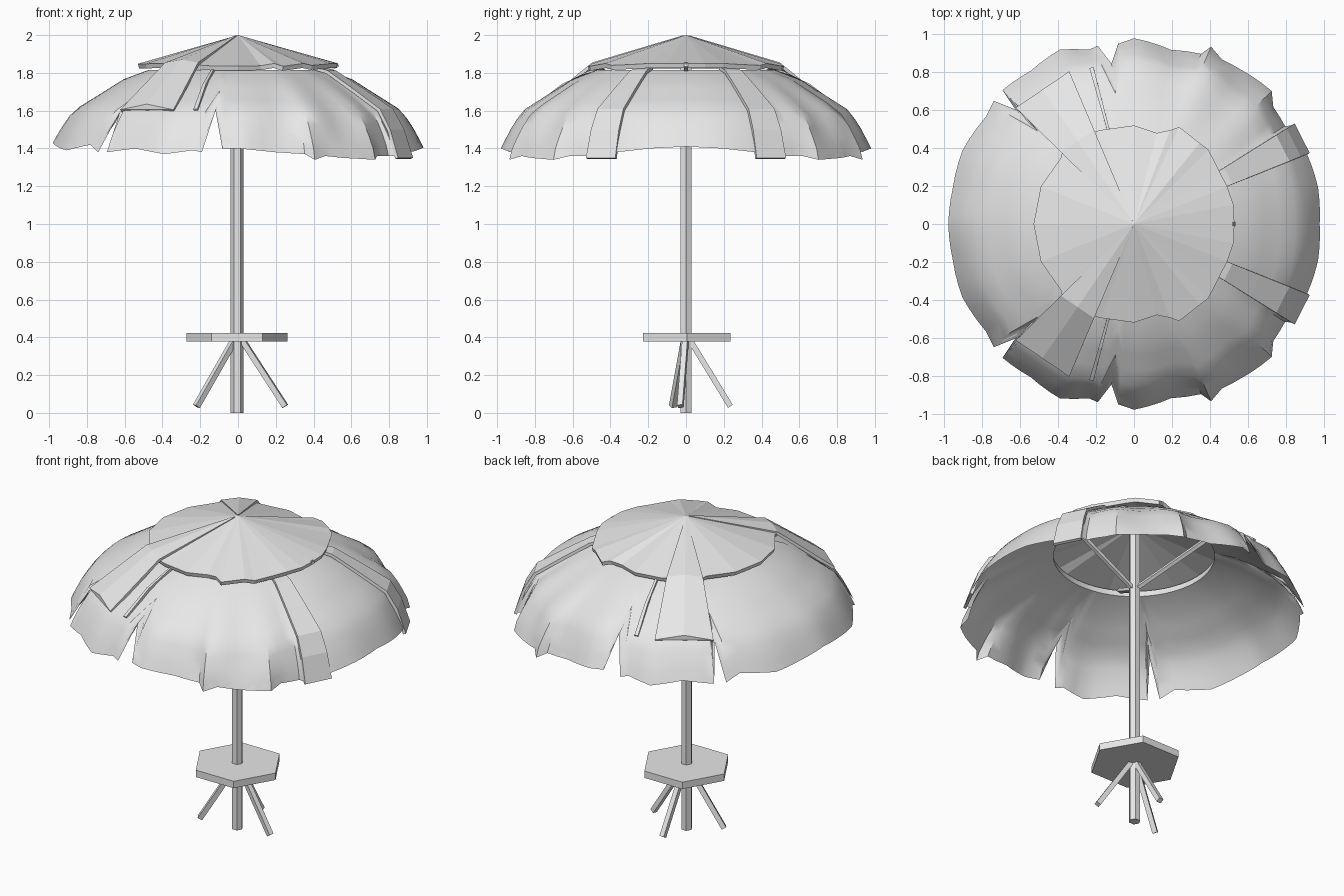
import bpy, bmesh, math
from mathutils import Vector

if "Cube" in bpy.data.objects:
    bpy.data.objects.remove(bpy.data.objects["Cube"])

GREY = (0.8, 0.8, 0.8, 1)
mat = bpy.data.materials.new("pale_grey")
mat.use_nodes = True
mat.diffuse_color = GREY
mat.node_tree.nodes["Principled BSDF"].inputs["Base Color"].default_value = GREY


def polar(deg, r, z):
    a = math.radians(deg)
    return (r * math.cos(a), r * math.sin(a), z)


def make(name, verts, faces, thick=0, smooth=False):
    me = bpy.data.meshes.new(name)
    me.from_pydata(verts, [], faces)
    bm = bmesh.new()
    bm.from_mesh(me)
    bmesh.ops.recalc_face_normals(bm, faces=bm.faces)
    bm.normal_update()
    # open sheets face upwards
    if thick and sum(f.normal.z * f.calc_area() for f in bm.faces) < 0:
        bmesh.ops.reverse_faces(bm, faces=bm.faces)
    bm.to_mesh(me)
    bm.free()
    me.materials.append(mat)
    ob = bpy.data.objects.new(name, me)
    bpy.context.collection.objects.link(ob)
    if thick:
        mod = ob.modifiers.new("thickness", 'SOLIDIFY')
        mod.thickness = thick
        mod.offset = -1
    if smooth:
        bpy.ops.object.select_all(action='DESELECT')
        ob.select_set(True)
        bpy.context.view_layer.objects.active = ob
        bpy.ops.object.shade_smooth_by_angle(angle=math.radians(30))
    return ob


def prism(name, sides, r, start, end, turn=0):
    """Straight bar with a regular cross-section between two points."""
    start, end = Vector(start), Vector(end)
    rot = Vector((0, 0, 1)).rotation_difference(end - start)
    verts = [p + rot @ Vector(polar(turn + 360 * i / sides, r, 0))
             for p in (start, end) for i in range(sides)]
    faces = [(i, (i + 1) % sides, sides + (i + 1) % sides, sides + i) for i in range(sides)]
    faces += [tuple(range(sides)), tuple(range(sides, 2 * sides))]
    return make(name, verts, faces)


def lerp(a, b, t):
    return a + (b - a) * t


# Dome profile: radius at a given height
PROFILE = [(1.815, .475), (1.785, .575), (1.705, .70), (1.60, .865), (1.50, .93), (1.40, .98), (1.30, 1.01)]


def dome_radius(z):
    for (z0, r0), (z1, r1) in zip(PROFILE, PROFILE[1:]):
        if z >= z1:
            return lerp(r0, r1, (z - z0) / (z1 - z0))
    return PROFILE[-1][1]


# Ragged hem of one half: angle, radius, height
HEM = [(0, .98, 1.41), (11, .99, 1.40), (22, .985, 1.38), (32, .98, 1.36), (33, .95, 1.36),
       (40, .96, 1.36), (44, 1.01, 1.34), (56, .99, 1.35), (62, .985, 1.36), (66.5, 1.02, 1.34),
       (68.5, .965, 1.37), (78, .94, 1.38), (90, .98, 1.40), (95, .955, 1.40), (98, .855, 1.60),
       (101.5, .96, 1.38), (104.5, .95, 1.39), (113, 1.0, 1.37), (124, .975, 1.40),
       (134.5, .99, 1.38), (136, .87, 1.59), (138.7, .985, 1.38), (144, .965, 1.42),
       (157, .985, 1.39), (169, .975, 1.41), (180, .98, 1.43)]


def mirrored(half):
    return half + [(360 - a, r, z) for a, r, z in reversed(half[1:-1])]


# Lower canopy: dome with a torn hem, soft folds and a lining that meets it at the hem
hem = mirrored(HEM)
dense = []
for i, p in enumerate(hem):
    q = hem[(i + 1) % len(hem)]
    qa = q[0] if q[0] > p[0] else q[0] + 360
    n = max(1, round((qa - p[0]) / 4))
    dense += [(lerp(p[0], qa, k / n), lerp(p[1], q[1], k / n), lerp(p[2], q[2], k / n))
              for k in range(n)]
ROWS = 8
LOOP = 2 * ROWS + 1
verts, faces = [], []
for a, r, z in dense:
    half_a = min(a, 360 - a)
    fold = .02 * math.sin(math.radians((half_a - 35) * 16)) if 35 < half_a < 80 else 0
    outer, lining = [], []
    for k in range(ROWS + 1):
        t = k / ROWS
        zz = lerp(PROFILE[0][0], z, t)
        scale = lerp(1, r / dome_radius(z), t) + fold * math.sin(math.pi * t)
        rr = dome_radius(zz) * scale
        outer.append(polar(a, rr, zz))
        lining.append(polar(a, rr - .008 * (1 - t), zz - .04 * (1 - t)))
    verts += outer + lining[-2::-1]
count = len(dense)
for i in range(count):
    j = (i + 1) % count
    for k in range(LOOP):
        m = (k + 1) % LOOP
        faces.append((i * LOOP + k, i * LOOP + m, j * LOOP + m, j * LOOP + k))
make("lower_canopy", verts, faces, smooth=True)

# Upper canopy: shallow cone with an uneven edge
CAP = [(0, .53, 1.85), (11, .535, 1.85), (22, .53, 1.85), (32, .53, 1.845), (45, .555, 1.84),
       (51, .55, 1.85), (65, .565, 1.835), (69, .53, 1.85), (76, .495, 1.838), (90, .52, 1.836),
       (109, .525, 1.838), (113, .53, 1.842), (131, .56, 1.842), (138, .52, 1.85),
       (158, .53, 1.848), (180, .53, 1.848)]
cap = mirrored(CAP)
verts = [(0, 0, 2.0)] + [polar(*p) for p in cap]
faces = [(0, 1 + i, 1 + (i + 1) % len(cap)) for i in range(len(cap))]
make("upper_canopy", verts, faces, .025)


def panel(name, a0, a1, path, ridge=0):
    """Overlapping radial strip following a path of (radius, height)."""
    mid = (a0 + a1) / 2
    flat = math.cos(math.radians((a1 - a0) / 2))
    verts = []
    for i, (r, z) in enumerate(path):
        lift = ridge * i / (len(path) - 1)
        verts += [polar(a0, r, z), polar(mid, r * flat, z + lift), polar(a1, r, z)]
    faces = [(3 * i + k, 3 * i + k + 1, 3 * i + k + 4, 3 * i + k + 3)
             for i in range(len(path) - 1) for k in (0, 1)]
    if ridge:  # close the raised outer end
        n = len(verts)
        faces.append((n - 3, n - 2, n - 1))
    return make(name, verts, faces, .018)


LONG = [(.47, 1.835), (.56, 1.812), (.72, 1.715), (.885, 1.61), (.95, 1.50), (1.0, 1.35)]
SHORT = [(.02, 1.998), (.54, 1.855), (.875, 1.605)]
NARROW = [(.50, 1.825), (.68, 1.74), (.855, 1.61)]
for side, s in (("back", 1), ("front", -1)):
    panel(side + "_long_panel", 22 * s, 32 * s, LONG)
    panel(side + "_short_panel", 113 * s, 135.5 * s, SHORT, .03)
    panel(side + "_narrow_fold", 104.5 * s, 106 * s, NARROW)

# Pole, table and struts
prism("pole", 6, .034, (-.005, 0, 0), (-.005, 0, 1.95))
prism("table_top", 6, .268, (-.005, .004, .378), (-.005, .004, .422))
for i in range(3):
    prism(f"canopy_strut_{i + 1}", 4, .016, (0, 0, 1.55), polar(120 * i, .53, 1.845), 45)

# Splayed legs
for name, x, y in (("back_leg", 0, .235), ("left_leg", .25, -.03), ("right_leg", -.22, -.07)):
    prism(name, 4, .021, (0, 0, .42), (x, y, .035), 45)
